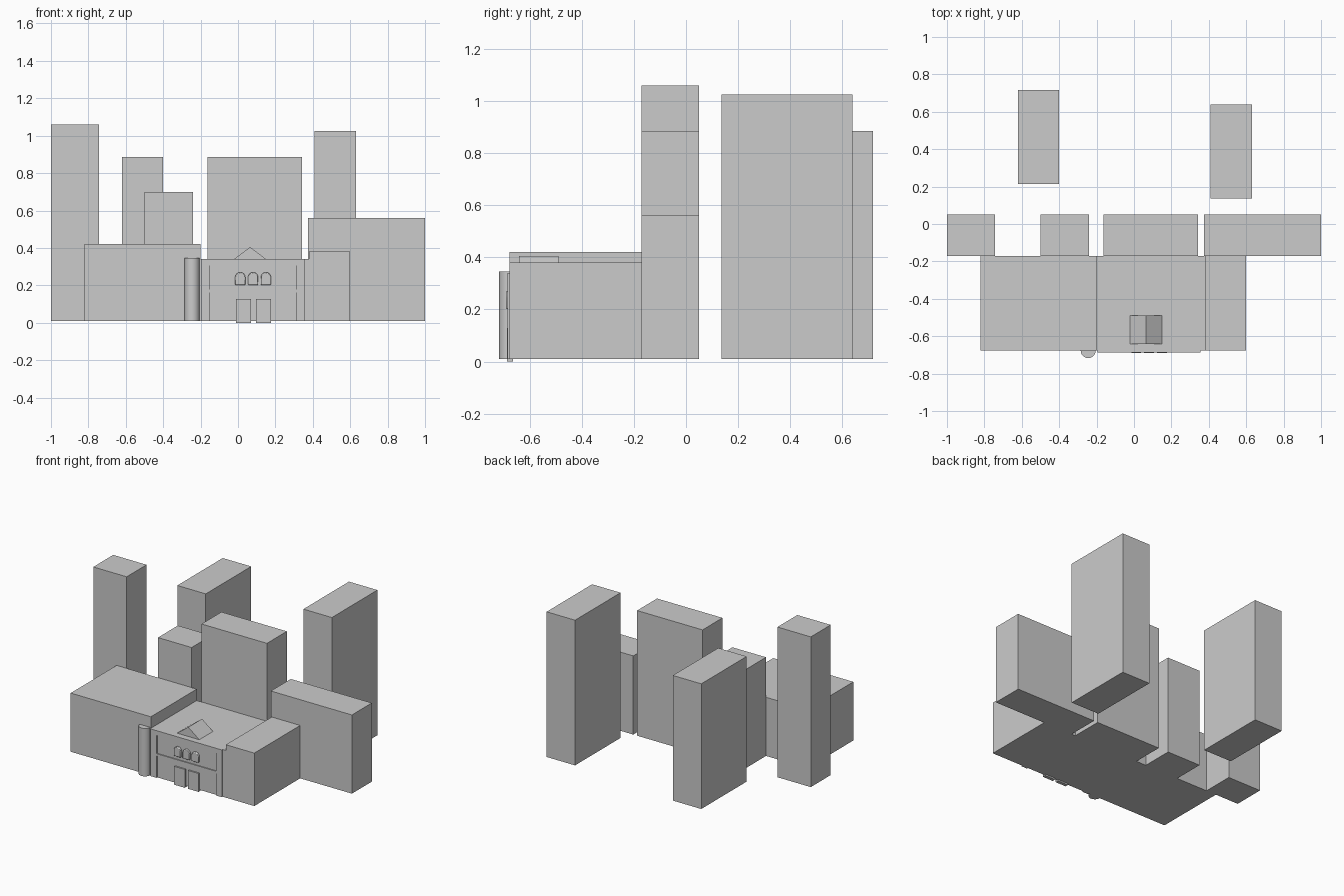
import bpy, bmesh, math

if "Cube" in bpy.data.objects:
    bpy.data.objects.remove(bpy.data.objects["Cube"])


def mesh_object(name, bm):
    bmesh.ops.recalc_face_normals(bm, faces=bm.faces)
    me = bpy.data.meshes.new(name)
    bm.to_mesh(me)
    bm.free()
    ob = bpy.data.objects.new(name, me)
    bpy.context.collection.objects.link(ob)
    return ob


def box(name, x0, x1, y0, y1, z0, z1):
    bm = bmesh.new()
    bmesh.ops.create_cube(bm, size=1)
    for v in bm.verts:
        v.co.x = x1 if v.co.x > 0 else x0
        v.co.y = y1 if v.co.y > 0 else y0
        v.co.z = z1 if v.co.z > 0 else z0
    return mesh_object(name, bm)


def prism(name, profile, y0, y1):
    """Extrude an (x, z) outline from y0 to y1."""
    bm = bmesh.new()
    face = bm.faces.new([bm.verts.new((x, y0, z)) for x, z in profile])
    ext = bmesh.ops.extrude_face_region(bm, geom=[face])["geom"]
    for v in ext:
        if isinstance(v, bmesh.types.BMVert):
            v.co.y = y1
    return mesh_object(name, bm)


def smooth(ob):
    bpy.context.view_layer.objects.active = ob
    bpy.ops.object.select_all(action='DESELECT')
    ob.select_set(True)
    bpy.ops.object.shade_smooth_by_angle(angle=math.radians(40))


BASE, WALL, ROW = 0.01, -0.677, -0.17

# Rear towers and middle row of blocks
for name, x0, x1, y0, y1, top in [
    ("rear_tower_left", -0.62, -0.40, 0.215, 0.717, 0.885),
    ("rear_tower_right", 0.41, 0.63, 0.137, 0.64, 1.025),
    ("tall_tower", -1.0, -0.742, ROW, 0.05, 1.06),
    ("narrow_block", -0.50, -0.24, ROW, 0.05, 0.70),
    ("centre_block", -0.163, 0.343, ROW, 0.05, 0.885),
    ("wide_block", 0.373, 1.0, ROW, 0.05, 0.56),
    # Street-front row
    ("front_block_left", -0.82, -0.20, WALL, ROW, 0.42),
    ("front_hall", -0.20, 0.38, WALL, ROW, 0.34),
    ("front_block_right", 0.38, 0.60, WALL, ROW, 0.38),
]:
    box(name, x0, x1, y0, y1, BASE, top)

# Round corner column
bm = bmesh.new()
bmesh.ops.create_cone(bm, cap_ends=True, segments=32, radius1=0.04,
                      radius2=0.04, depth=0.335)
bmesh.ops.translate(bm, verts=bm.verts, vec=(-0.245, -0.677, 0.1775))
smooth(mesh_object("corner_column", bm))

# Facade pilasters and horizontal bands
for side, x0 in (("left", -0.195), ("right", 0.31)):
    box("pilaster_" + side, x0, x0 + 0.045, -0.686, WALL, BASE, 0.34)
for i, (z0, z1) in enumerate([(0.163, 0.178), (0.306, 0.318)]):
    box(f"facade_band_{i}", -0.15, 0.31, -0.684, WALL, z0, z1)
box("cornice", -0.15, 0.31, -0.686, WALL, 0.318, 0.34)

# Doors
for i, x0 in enumerate((-0.012, 0.095)):
    box(f"door_{i}", x0, x0 + 0.082, -0.688, -0.665, 0.0, 0.128)

# Arched windows with softly rounded rims
for i, cx in enumerate((0.012, 0.081, 0.149)):
    r, spring = 0.027, 0.243
    arch = [(cx + r, 0.202)]
    arch += [(cx + r * math.cos(math.pi * k / 16),
              spring + r * math.sin(math.pi * k / 16)) for k in range(17)]
    arch.append((cx - r, 0.202))
    ob = prism(f"arched_window_{i}", arch, -0.691, -0.672)
    bev = ob.modifiers.new("rim", 'BEVEL')
    bev.width, bev.segments, bev.limit_method = 0.004, 2, 'ANGLE'
    smooth(ob)

# Small roof gable
prism("roof_gable", [(-0.022, 0.34), (0.15, 0.34), (0.065, 0.405)],
      -0.642, -0.49)
